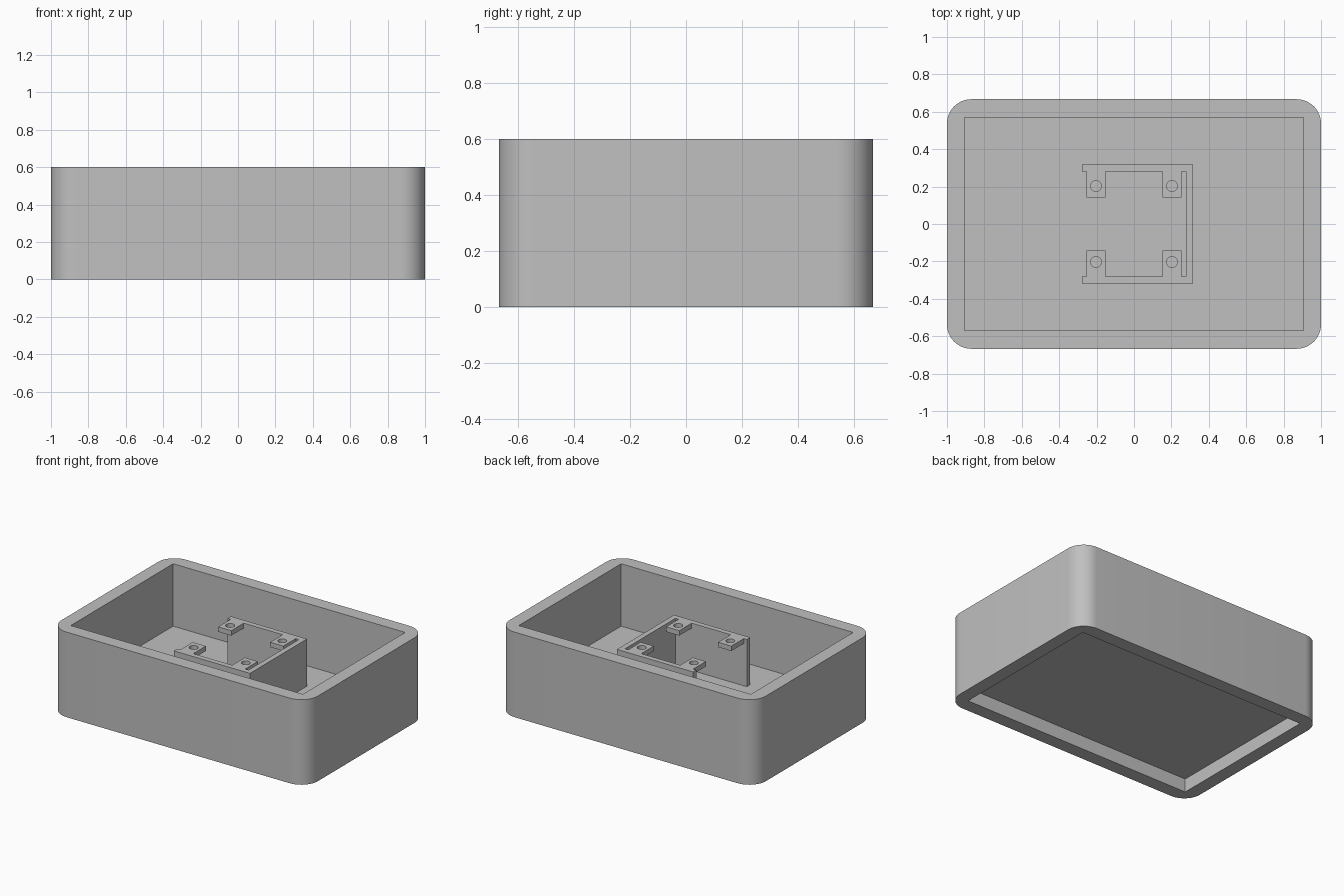
import bpy
import bmesh
import math

cube = bpy.data.objects.get("Cube")
if cube:
    bpy.data.objects.remove(cube, do_unlink=True)

# Main sizes
HALF_X, HALF_Y, HEIGHT = 1.0, 0.667, 0.6
IN_X, IN_Y = 0.905, 0.57
FLOOR_BOTTOM, FLOOR_TOP = 0.095, 0.16
MOUNT_TOP, TAB_THICK = 0.493, 0.035
HOLE_AT, HOLE_R = 0.203, 0.029

grey = bpy.data.materials.new("plain grey")
grey.use_nodes = True
colour = (0.53, 0.53, 0.53, 1)
grey.diffuse_color = colour
grey.node_tree.nodes["Principled BSDF"].inputs["Base Color"].default_value = colour


def prism(name, outline, z0, z1):
    """Extrude a counter-clockwise outline between two heights."""
    bm = bmesh.new()
    face = bm.faces.new([bm.verts.new((x, y, z0)) for x, y in outline])
    top = bmesh.ops.extrude_face_region(bm, geom=[face])["geom"]
    verts = [g for g in top if isinstance(g, bmesh.types.BMVert)]
    bmesh.ops.translate(bm, verts=verts, vec=(0, 0, z1 - z0))
    bmesh.ops.recalc_face_normals(bm, faces=bm.faces)
    mesh = bpy.data.meshes.new(name)
    bm.to_mesh(mesh)
    bm.free()
    mesh.materials.append(grey)
    obj = bpy.data.objects.new(name, mesh)
    bpy.context.collection.objects.link(obj)
    return obj


def rect(x0, x1, y0, y1):
    return [(x0, y0), (x1, y0), (x1, y1), (x0, y1)]


def arc(cx, cy, r, start, sweep, steps):
    angles = [start + sweep * i / steps for i in range(steps + 1)]
    return [(cx + r * math.cos(a), cy + r * math.sin(a)) for a in angles]


def rounded_rect(hx, hy, r):
    points = []
    for i, (sx, sy) in enumerate([(1, 1), (-1, 1), (-1, -1), (1, -1)]):
        points += arc(sx * (hx - r), sy * (hy - r), r, i * math.pi / 2, math.pi / 2, 12)
    return points


def cut(obj, cutter):
    """Subtract a cutter, keep the result and drop the cutter."""
    cutter.hide_render = True
    mod = obj.modifiers.new("cut", "BOOLEAN")
    mod.operation, mod.solver, mod.object = "DIFFERENCE", "EXACT", cutter
    graph = bpy.context.evaluated_depsgraph_get()
    mesh = bpy.data.meshes.new_from_object(obj.evaluated_get(graph))
    obj.modifiers.clear()
    obj.data = mesh
    bpy.data.objects.remove(cutter, do_unlink=True)


def smooth(obj):
    bpy.ops.object.select_all(action="DESELECT")
    obj.select_set(True)
    bpy.context.view_layer.objects.active = obj
    bpy.ops.object.shade_smooth_by_angle(angle=math.radians(30))


# Tray with rounded corners, a deep top pocket and a shallow one underneath
tray = prism("tray", rounded_rect(HALF_X, HALF_Y, 0.13), 0, HEIGHT)
pocket = rect(-IN_X, IN_X, -IN_Y, IN_Y)
cut(tray, prism("top_pocket_cutter", pocket, FLOOR_TOP, HEIGHT + 0.1))
cut(tray, prism("bottom_pocket_cutter", pocket, -0.1, FLOOR_BOTTOM))
smooth(tray)

# U-shaped mount wall, open towards -x
left, right, side, wall = -0.278, 0.316, 0.318, 0.037
u_outline = [(left, -side), (right, -side), (right, side), (left, side),
             (left, side - wall), (right - wall, side - wall),
             (right - wall, wall - side), (left, wall - side)]
prism("mount_wall", u_outline, FLOOR_TOP, MOUNT_TOP)

# Four drilled tabs, flush with the top of the mount wall
for sx, x_name in ((-1, "right"), (1, "left")):
    for sy, y_name in ((-1, "front"), (1, "back")):
        xs = sorted((sx * 0.152, sx * 0.254))
        ys = sorted((sy * 0.142, sy * (side - wall)))
        tab = prism(f"{y_name}_{x_name}_tab", rect(*xs, *ys),
                    MOUNT_TOP - TAB_THICK, MOUNT_TOP)
        circle = arc(sx * HOLE_AT, sy * HOLE_AT, HOLE_R, 0, math.tau, 32)[:-1]
        cut(tab, prism("hole_cutter", circle, MOUNT_TOP - 0.1, MOUNT_TOP + 0.1))
        smooth(tab)
